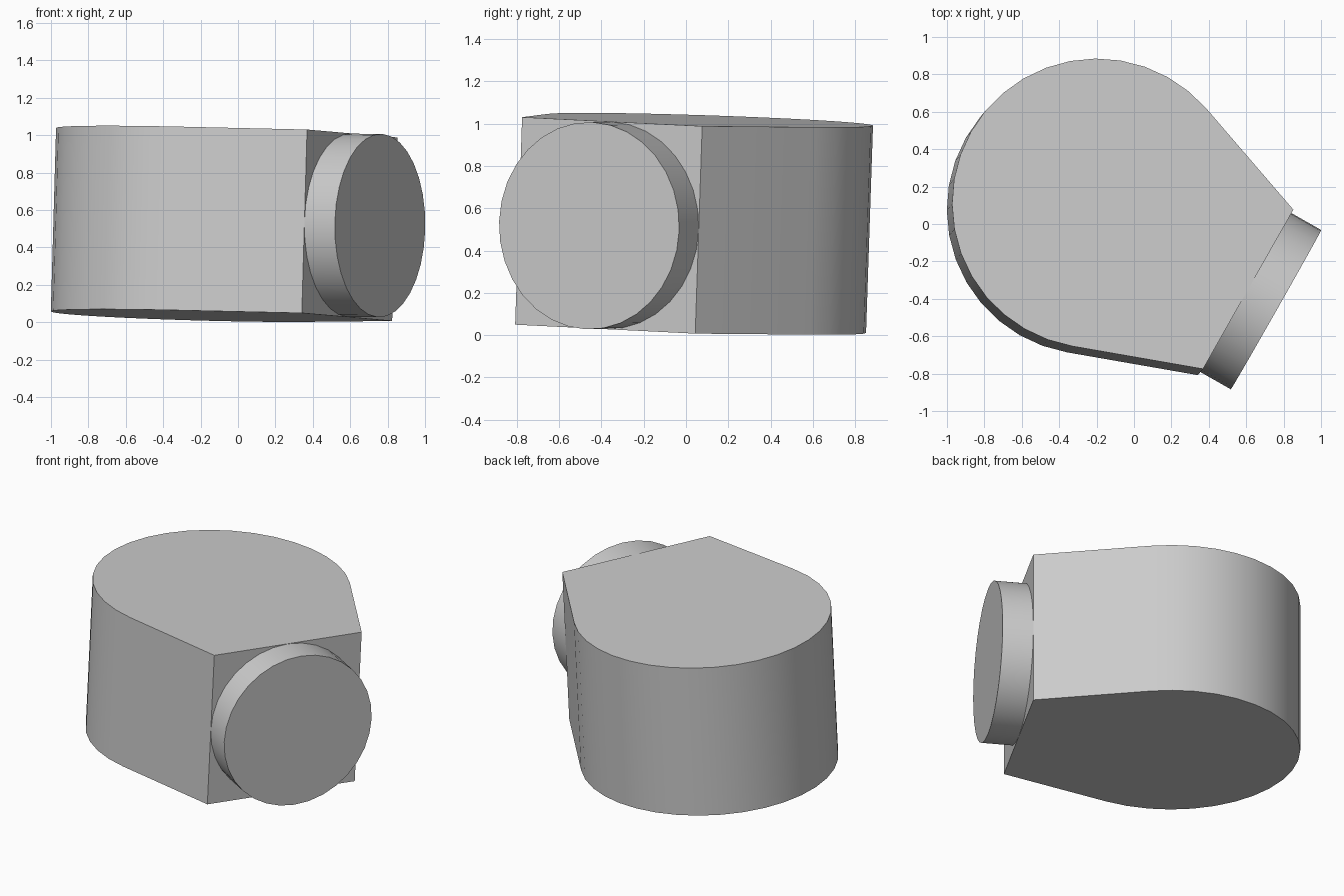
import bpy
import bmesh
from math import atan2, acos, hypot, cos, sin, pi, radians
from mathutils import Matrix, Vector

cube = bpy.data.objects.get("Cube")
if cube:
    bpy.data.objects.remove(cube, do_unlink=True)

RADIUS = 0.775      # round back of the housing
REACH = 0.93        # centre of the round to the flat face
HALF = 0.49         # half width of the flat face, and spout radius
HEIGHT = 0.982
SPOUT = 0.187       # spout length

# One colour for everything
grey = bpy.data.materials.new("plain grey")
grey.use_nodes = True
grey.diffuse_color = (0.6, 0.6, 0.6, 1)
grey.node_tree.nodes["Principled BSDF"].inputs["Base Color"].default_value = (0.6, 0.6, 0.6, 1)

# Slightly tipped frame: forward out of the flat face, side along it, up
up = Vector((0.0285, 0.0335, 1)).normalized()
forward = Vector((0.493, 0.869, -0.0407)).cross(up).normalized()
side = up.cross(forward)
frame = Matrix((forward, side, up)).transposed().to_4x4()
frame.translation = (-0.226, 0.077, 0.036)


def extruded(name, outline, offset):
    """Closed prism from a planar outline, smooth round the sides."""
    bm = bmesh.new()
    base = bm.faces.new([bm.verts.new(p) for p in outline])
    grown = bmesh.ops.extrude_face_region(bm, geom=[base], use_keep_orig=True)
    tops = [g for g in grown["geom"] if isinstance(g, bmesh.types.BMVert)]
    bmesh.ops.translate(bm, verts=tops, vec=offset)
    bmesh.ops.recalc_face_normals(bm, faces=bm.faces)
    mesh = bpy.data.meshes.new(name)
    bm.to_mesh(mesh)
    bm.free()
    mesh.materials.append(grey)
    obj = bpy.data.objects.new(name, mesh)
    bpy.context.collection.objects.link(obj)
    obj.matrix_world = frame
    bpy.ops.object.select_all(action="DESELECT")
    obj.select_set(True)
    bpy.context.view_layer.objects.active = obj
    bpy.ops.object.shade_smooth_by_angle(angle=radians(30))
    return obj


# Housing: round back running tangentially into the flat face
start = atan2(HALF, REACH) + acos(RADIUS / hypot(HALF, REACH))
steps = 22
angles = [start + (2 * pi - 2 * start) * i / steps for i in range(steps + 1)]
outline = [(RADIUS * cos(a), RADIUS * sin(a), 0) for a in angles]
outline += [(REACH, -HALF, 0), (REACH, HALF, 0)]
extruded("housing", outline, (0, 0, HEIGHT))

# Spout: short round stub on the flat face
ring = [(REACH, HALF * cos(2 * pi * i / 32), HEIGHT / 2 + HALF * sin(2 * pi * i / 32))
        for i in range(32)]
extruded("spout", ring, (SPOUT, 0, 0))
